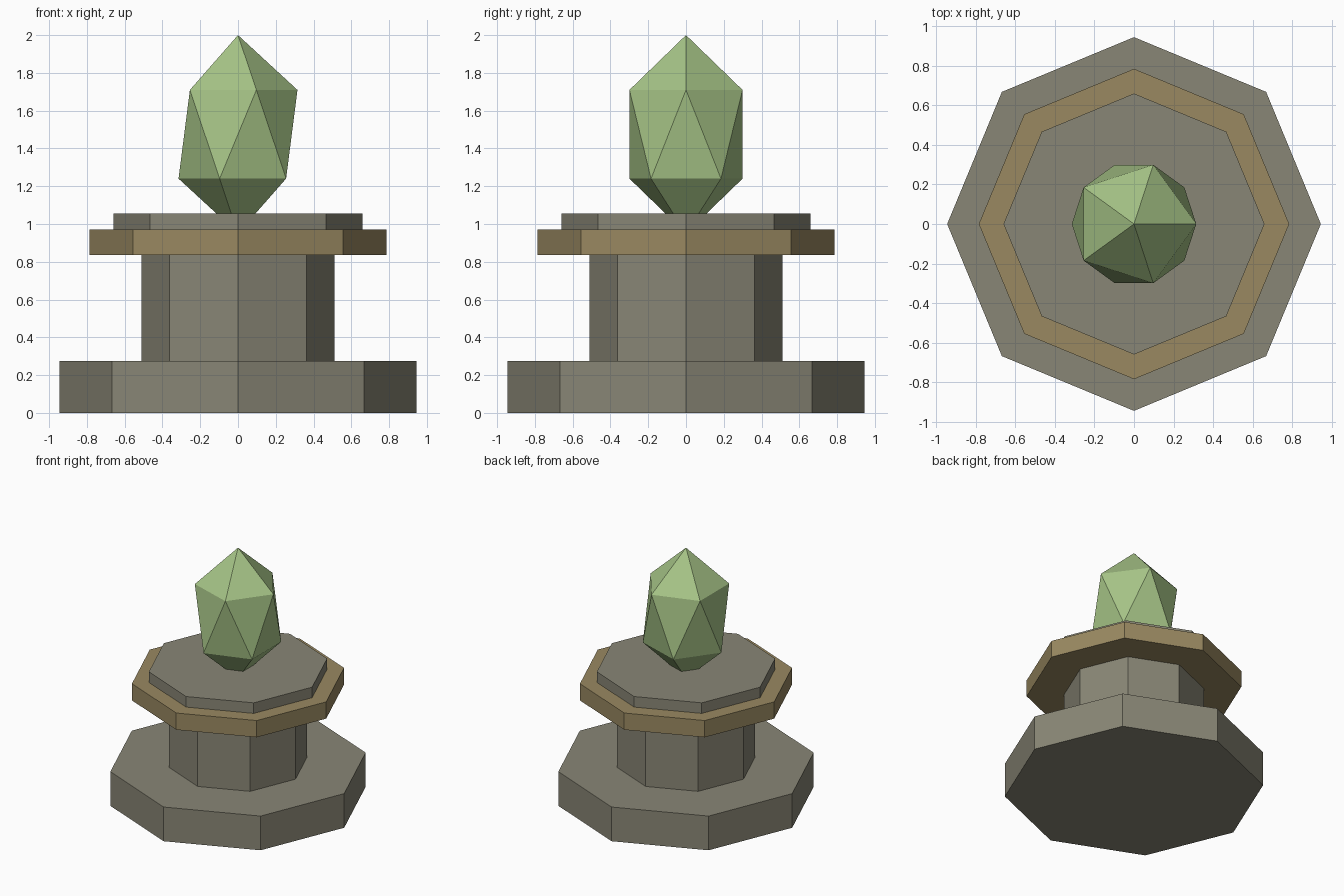
import bpy

cube = bpy.data.objects.get("Cube")
if cube:
    bpy.data.objects.remove(cube, do_unlink=True)


def make_material(name, rgb):
    mat = bpy.data.materials.new(name)
    mat.use_nodes = True
    color = (*rgb, 1.0)
    mat.diffuse_color = color
    mat.node_tree.nodes["Principled BSDF"].inputs["Base Color"].default_value = color
    return mat


stone = make_material("grey stone", (0.25, 0.24, 0.18))
bronze = make_material("dull bronze", (0.32, 0.25, 0.12))
crystal_green = make_material("pale green crystal", (0.38, 0.55, 0.24))


def finish(name, mat):
    obj = bpy.context.object
    obj.name = name
    obj.data.materials.append(mat)
    bpy.ops.object.shade_flat()
    return obj


def octagon_slab(name, radius, bottom, top, mat):
    bpy.ops.mesh.primitive_cylinder_add(
        vertices=8, radius=radius, depth=top - bottom,
        location=(0, 0, (bottom + top) / 2))
    return finish(name, mat)


# Stepped pedestal, each slab resting on the one below
octagon_slab("pedestal_base", 0.945, 0.0, 0.275, stone)
octagon_slab("pedestal_column", 0.512, 0.275, 0.835, stone)
octagon_slab("bronze_band", 0.785, 0.835, 0.97, bronze)
octagon_slab("top_plate", 0.66, 0.97, 1.055, stone)

# Stretched crystal with its lower tip sunk into the top plate
bpy.ops.mesh.primitive_ico_sphere_add(
    subdivisions=1, radius=1, location=(0, 0, 1.475), scale=(0.352, 0.352, 0.525))
finish("crystal", crystal_green)
